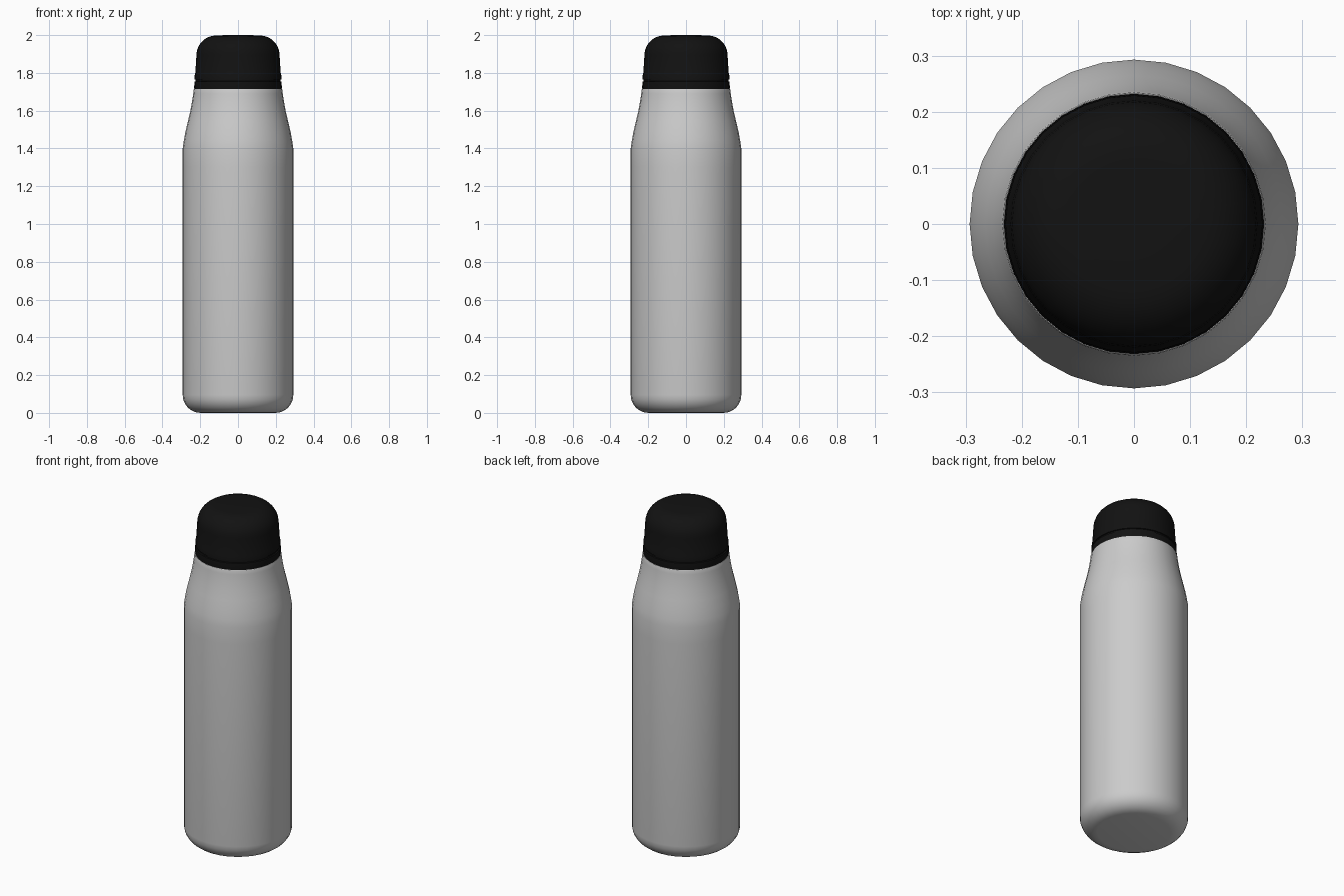
import bpy, bmesh, math

if "Cube" in bpy.data.objects:
    bpy.data.objects.remove(bpy.data.objects["Cube"])

SIDES = 32


def lathe(name, profile, color=None):
    """Revolve (radius, z) points around z and close both ends."""
    bm = bmesh.new()
    rings = []
    for r, z in profile:
        rings.append([bm.verts.new((r * math.cos(2 * math.pi * i / SIDES),
                                    r * math.sin(2 * math.pi * i / SIDES), z))
                      for i in range(SIDES)])
    for a, b in zip(rings, rings[1:]):
        for i in range(SIDES):
            j = (i + 1) % SIDES
            bm.faces.new((a[i], a[j], b[j], b[i]))
    bm.faces.new(rings[0][::-1])
    bm.faces.new(rings[-1])
    mesh = bpy.data.meshes.new(name)
    bm.to_mesh(mesh)
    bm.free()
    obj = bpy.data.objects.new(name, mesh)
    bpy.context.collection.objects.link(obj)
    if color:
        mat = bpy.data.materials.new(name + "_material")
        mat.diffuse_color = color
        mat.use_nodes = True
        mat.node_tree.nodes["Principled BSDF"].inputs["Base Color"].default_value = mat.diffuse_color
        mesh.materials.append(mat)
    bpy.ops.object.select_all(action='DESELECT')
    obj.select_set(True)
    bpy.context.view_layer.objects.active = obj
    bpy.ops.object.shade_smooth_by_angle(angle=math.radians(35))
    return obj


def fillet(r, z, radius, start, end, steps=6):
    """Arc points around (r, z), angles in degrees."""
    pts = []
    for k in range(steps + 1):
        t = math.radians(start + (end - start) * k / steps)
        pts.append((r + radius * math.cos(t), z + radius * math.sin(t)))
    return pts


# Bottle body: rounded base, straight wall, tapering shoulder, neck rim
body = fillet(0.198, 0.095, 0.095, -90, 0)
body += [(0.293, 1.30), (0.293, 1.40), (0.287, 1.44), (0.279, 1.485),
         (0.265, 1.545), (0.252, 1.60), (0.243, 1.65), (0.237, 1.69),
         (0.235, 1.71), (0.233, 1.715), (0.215, 1.715)]
lathe("bottle_body", body)

# Black cap: tamper band, thin groove, slightly tapered wall, domed edge
black = (0.006, 0.006, 0.006, 1)
cap = [(0.215, 1.715), (0.231, 1.715), (0.232, 1.72), (0.231, 1.754),
       (0.225, 1.756), (0.225, 1.764), (0.230, 1.766), (0.229, 1.79),
       (0.226, 1.80)]
cap += fillet(0.117, 1.895, 0.103, 0, 90, 7)
cap += [(0.06, 2.0)]
lathe("screw_cap", cap, black)
